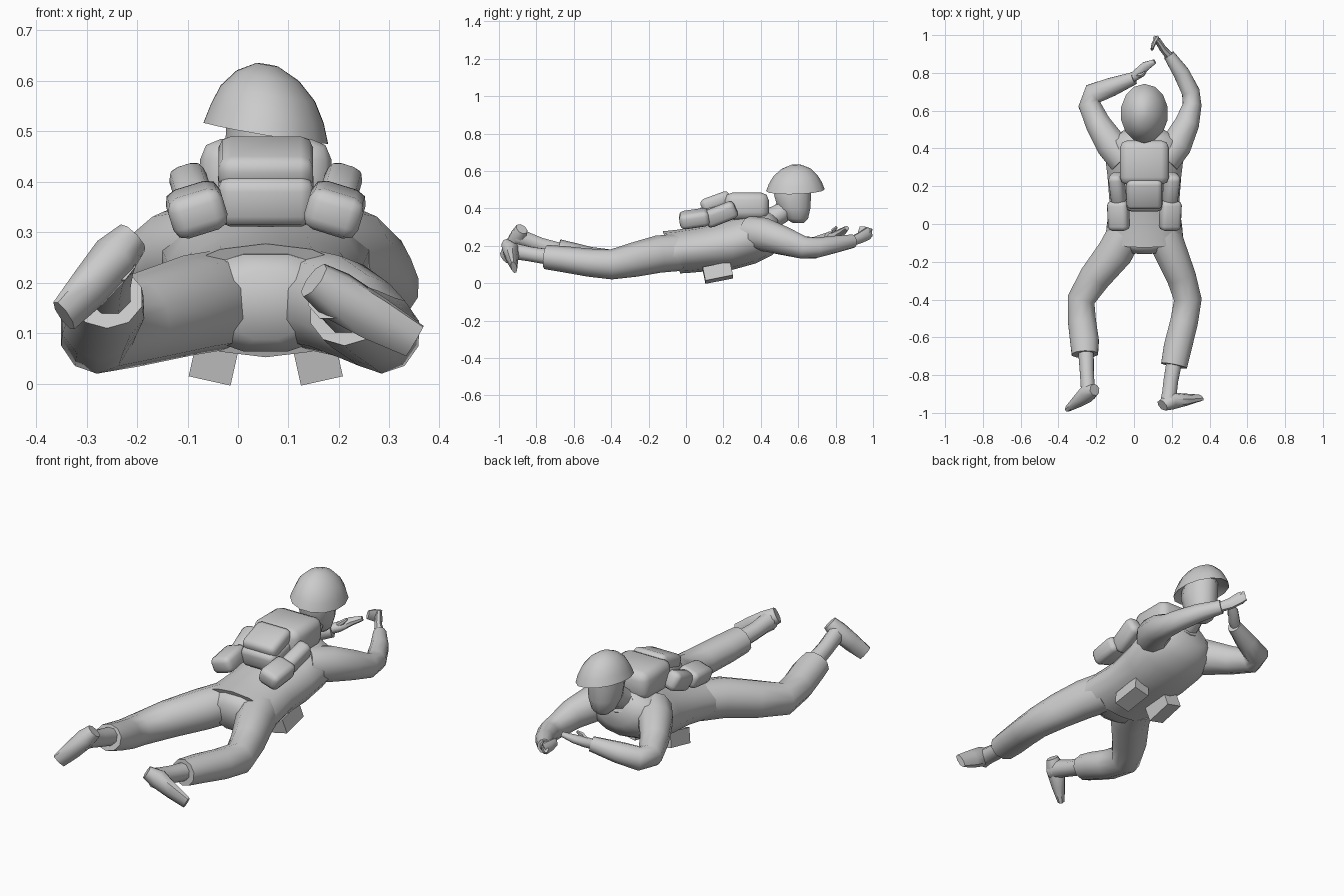
import bpy, bmesh, math
from mathutils import Vector, Euler

grey = bpy.data.materials.new("plain grey")
grey.diffuse_color = (0.6, 0.6, 0.6, 1)
CX = 0.055  # body centre line


def finish(bm, name, angle=50):
    bmesh.ops.recalc_face_normals(bm, faces=bm.faces)
    me = bpy.data.meshes.new(name)
    bm.to_mesh(me)
    bm.free()
    ob = bpy.data.objects.new(name, me)
    bpy.context.collection.objects.link(ob)
    me.materials.append(grey)
    bpy.ops.object.select_all(action='DESELECT')
    ob.select_set(True)
    bpy.context.view_layer.objects.active = ob
    bpy.ops.object.shade_smooth_by_angle(angle=math.radians(angle))
    return ob


def tube(name, rings, n=10, normal=None, ref=(0, 0, 1), angle=50):
    """Loft of elliptical rings: x, y, z, half width, half height (+ own normal)."""
    bm = bmesh.new()
    pts = [Vector(r[:3]) for r in rings]
    loops = []
    for i, r in enumerate(rings):
        t = pts[min(i + 1, len(pts) - 1)] - pts[max(i - 1, 0)]
        t = Vector(r[5] if len(r) > 5 else normal or t).normalized()
        u = Vector(ref).cross(t).normalized()
        v = t.cross(u)
        loops.append([bm.verts.new(pts[i] + u * r[3] * math.cos(a) + v * r[4] * math.sin(a))
                      for a in (math.tau * (k + 0.5) / n for k in range(n))])
    for a, b in zip(loops, loops[1:]):
        for k in range(n):
            bm.faces.new((a[k], a[(k + 1) % n], b[(k + 1) % n], b[k]))
    bm.faces.new(loops[0])
    bm.faces.new(loops[-1])
    return finish(bm, name, angle)


def box(name, loc, size, rot, bevel=0.025):
    bm = bmesh.new()
    bmesh.ops.create_cube(bm, size=1)
    for v in bm.verts:
        v.co = Vector(v.co[i] * size[i] for i in range(3))
    if bevel:
        bmesh.ops.bevel(bm, geom=bm.edges[:], offset=bevel, segments=2, profile=0.5, affect='EDGES')
    m = Euler(rot).to_matrix()
    for v in bm.verts:
        v.co = m @ v.co + Vector(loc)
    return finish(bm, name)


# Jacket body, with a slanted hem and sloping shoulders
tube("jacket", [
    (CX, -0.078, 0.165, 0.21, 0.122, (0, 1, 0.42)),
    (CX, -0.02, 0.17, 0.205, 0.120, (0, 1, 0.3)),
    (CX, 0.10, 0.185, 0.188, 0.122, (0, 1, 0.15)),
    (CX, 0.25, 0.21, 0.20, 0.138, (0, 1, 0)),
    (CX, 0.37, 0.245, 0.215, 0.14, (0, 1, 0)),
    (CX, 0.45, 0.27, 0.185, 0.12, (0, 1, 0.1)),
    (CX, 0.50, 0.29, 0.10, 0.07, (0, 1, 0.2))], n=14)
tube("hips", [(CX, -0.15, 0.155, 0.09, 0.07), (CX, -0.11, 0.16, 0.17, 0.10),
              (CX, -0.03, 0.17, 0.185, 0.105)], n=12)

# Trouser legs
tube("left_trouser_leg", [
    (-0.04, -0.04, 0.165, 0.10, 0.10), (-0.10, -0.15, 0.155, 0.10, 0.10),
    (-0.205, -0.28, 0.125, 0.088, 0.092), (-0.28, -0.40, 0.10, 0.077, 0.08),
    (-0.275, -0.52, 0.12, 0.078, 0.075), (-0.262, -0.62, 0.15, 0.08, 0.07),
    (-0.26, -0.69, 0.172, 0.073, 0.065)])
tube("right_trouser_leg", [
    (0.15, -0.04, 0.165, 0.10, 0.10), (0.195, -0.15, 0.155, 0.092, 0.10),
    (0.25, -0.28, 0.125, 0.082, 0.092), (0.285, -0.40, 0.10, 0.077, 0.08),
    (0.265, -0.52, 0.11, 0.077, 0.075), (0.232, -0.65, 0.128, 0.078, 0.07),
    (0.212, -0.75, 0.14, 0.073, 0.065)])

# Boots: shaft, then heel-to-toe foot
tube("left_boot_shaft", [(-0.255, -0.66, 0.17, 0.045, 0.045), (-0.25, -0.78, 0.205, 0.04, 0.042),
                         (-0.245, -0.86, 0.235, 0.04, 0.045), (-0.24, -0.91, 0.25, 0.04, 0.05)], n=8)
tube("left_foot", [(-0.208, -0.878, 0.29, 0.037, 0.03), (-0.245, -0.895, 0.25, 0.047, 0.05),
                   (-0.295, -0.935, 0.19, 0.045, 0.035), (-0.345, -0.972, 0.135, 0.038, 0.018)],
     n=8, ref=(-0.4, 0.85, 0.3))
tube("right_boot_shaft", [(0.215, -0.72, 0.138, 0.045, 0.045), (0.195, -0.83, 0.155, 0.042, 0.042),
                          (0.187, -0.90, 0.168, 0.042, 0.045), (0.18, -0.945, 0.175, 0.045, 0.05)], n=8)
tube("right_foot", [(0.15, -0.96, 0.205, 0.04, 0.03), (0.195, -0.935, 0.175, 0.05, 0.048),
                    (0.27, -0.93, 0.13, 0.047, 0.032), (0.35, -0.92, 0.085, 0.037, 0.016)],
     n=8, ref=(0.1, 1, 0.2))

# Sleeves
tube("left_sleeve", [
    (-0.05, 0.34, 0.27, 0.09, 0.09), (-0.12, 0.42, 0.26, 0.085, 0.09),
    (-0.19, 0.53, 0.22, 0.07, 0.072), (-0.235, 0.63, 0.19, 0.062, 0.06),
    (-0.215, 0.69, 0.19, 0.06, 0.058), (-0.12, 0.725, 0.21, 0.052, 0.052),
    (0.0, 0.772, 0.24, 0.035, 0.038)])
tube("right_sleeve", [
    (0.16, 0.34, 0.27, 0.09, 0.09), (0.225, 0.42, 0.26, 0.085, 0.09),
    (0.28, 0.53, 0.225, 0.068, 0.075), (0.308, 0.63, 0.19, 0.052, 0.06),
    (0.30, 0.70, 0.19, 0.05, 0.054), (0.25, 0.80, 0.208, 0.045, 0.046),
    (0.185, 0.895, 0.225, 0.032, 0.036)])

# Hands with thumbs
tube("left_hand", [(-0.02, 0.765, 0.238, 0.022, 0.025), (0.02, 0.795, 0.252, 0.03, 0.024),
                   (0.06, 0.835, 0.275, 0.026, 0.02), (0.11, 0.86, 0.295, 0.013, 0.012)], n=8)
tube("left_thumb", [(0.01, 0.785, 0.255, 0.012, 0.012), (0.045, 0.79, 0.285, 0.012, 0.012),
                    (0.06, 0.805, 0.30, 0.007, 0.007)], n=6)
tube("right_hand", [(0.195, 0.88, 0.222, 0.025, 0.025), (0.155, 0.925, 0.24, 0.02, 0.03),
                    (0.128, 0.968, 0.262, 0.018, 0.034), (0.115, 0.982, 0.275, 0.014, 0.03)], n=8)
tube("right_fingers", [(0.122, 0.985, 0.262, 0.013, 0.033), (0.105, 0.955, 0.275, 0.012, 0.03),
                       (0.095, 0.925, 0.285, 0.008, 0.022)], n=8)

# Head, neck and collar
UP = dict(ref=(0, 1, 0))
tube("neck", [(CX, 0.43, 0.33, 0.075, 0.06), (CX, 0.51, 0.375, 0.06, 0.055),
              (CX, 0.56, 0.43, 0.055, 0.055)], n=10)
tube("collar", [(CX, 0.42, 0.31, 0.12, 0.085), (CX, 0.475, 0.34, 0.08, 0.06)], n=10)
tube("head", [(CX, 0.60, 0.322, 0.03, 0.03), (CX, 0.592, 0.345, 0.055, 0.063),
              (CX, 0.578, 0.40, 0.077, 0.09), (CX, 0.57, 0.47, 0.083, 0.102),
              (CX, 0.575, 0.54, 0.08, 0.10)], n=12, normal=(0, 0, 1), **UP)

# Helmet: tipped dome with a hollow underside
tube("helmet", [(CX + 0.004, 0.585, 0.53, 0.08, 0.10), (CX, 0.585, 0.497, 0.128, 0.157),
                (CX + 0.003, 0.585, 0.535, 0.116, 0.142), (CX + 0.004, 0.585, 0.575, 0.097, 0.118),
                (CX + 0.004, 0.587, 0.61, 0.064, 0.08), (CX + 0.003, 0.588, 0.632, 0.022, 0.028)],
     n=14, normal=(0.17, -0.03, 1), **UP)

# Backpack and its pockets
box("main_pack", (CX, 0.325, 0.412), (0.26, 0.235, 0.145), (0.0, 0, 0), 0.04)
box("pack_base", (CX, 0.17, 0.375), (0.19, 0.2, 0.10), (0.2, 0, 0), 0.025)
box("rear_pocket", (CX, 0.16, 0.435), (0.188, 0.165, 0.075), (0.35, 0, 0))
for side, s in (("left", -1), ("right", 1)):
    box(side + "_upper_pouch", (CX + s * 0.142, 0.185, 0.368), (0.075, 0.175, 0.095), (0.4, s * 0.3, 0))
    box(side + "_lower_pouch", (CX + s * 0.137, 0.045, 0.345), (0.112, 0.16, 0.085), (0.15, s * 0.3, 0))
    # Belly pouches
    box(side + "_belly_pouch", (CX + s * 0.1, 0.17, 0.056), (0.085, 0.15, 0.075), (0.2, -s * 0.22, 0), 0)
